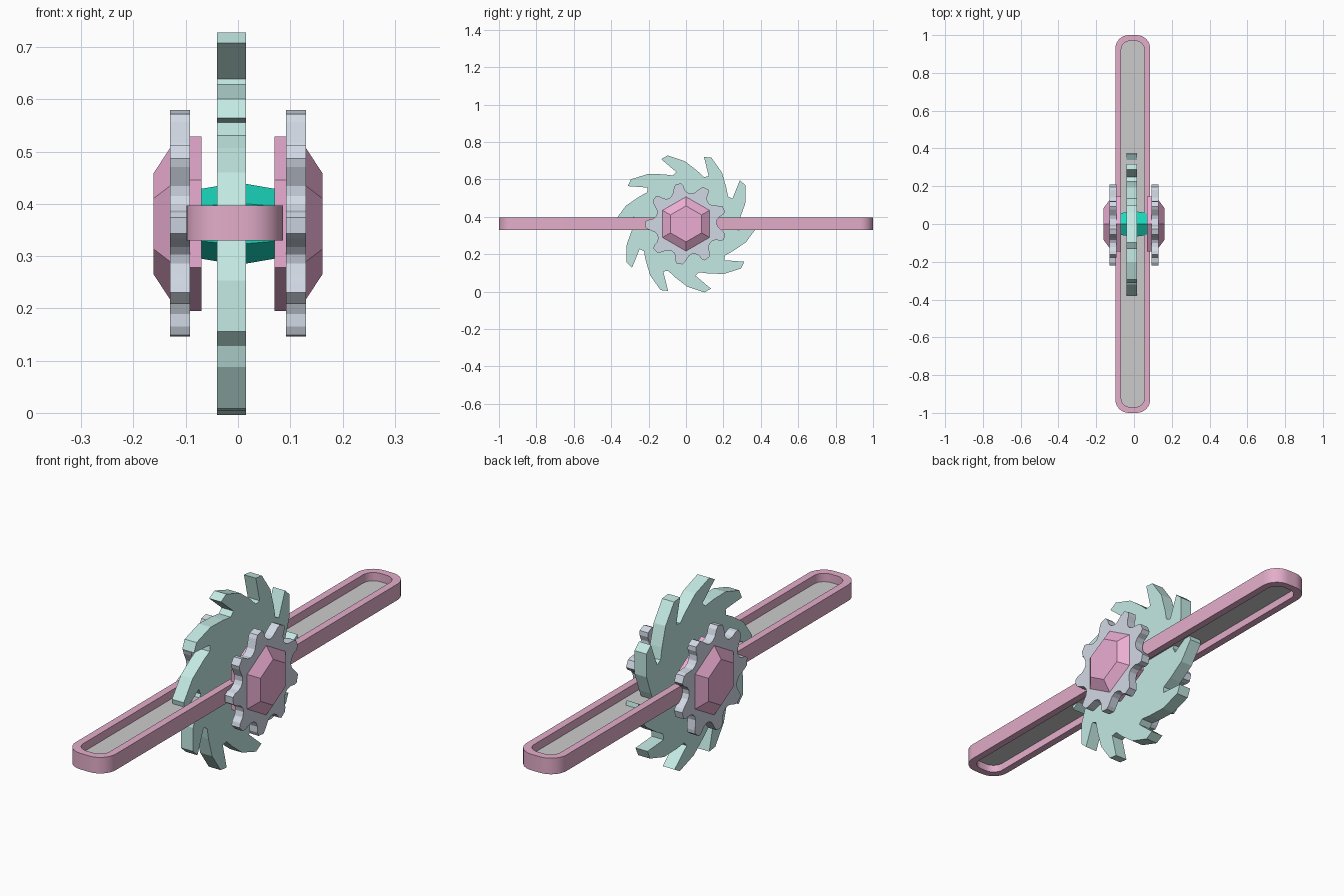
import bpy, bmesh
from math import sin, cos, pi, radians

if "Cube" in bpy.data.objects:
    bpy.data.objects.remove(bpy.data.objects["Cube"])

CZ = 0.362  # axle height


def material(name, rgb):
    m = bpy.data.materials.new(name)
    m.diffuse_color = (*rgb, 1)
    m.use_nodes = True
    m.node_tree.nodes["Principled BSDF"].inputs["Base Color"].default_value = m.diffuse_color
    return m


PINK = material("pink", (0.83, 0.42, 0.65))
ROSE = material("rose", (0.77, 0.42, 0.59))
MINT = material("mint", (0.55, 0.82, 0.77))
STEEL = material("steel", (0.64, 0.69, 0.78))
TEAL = material("teal", (0.01, 0.70, 0.52))


def finish(name, bm, mat=None):
    bmesh.ops.recalc_face_normals(bm, faces=bm.faces)
    me = bpy.data.meshes.new(name)
    bm.to_mesh(me)
    bm.free()
    ob = bpy.data.objects.new(name, me)
    bpy.context.collection.objects.link(ob)
    if mat:
        me.materials.append(mat)
    return ob


def loft(name, rings, mat):
    """Skin closed rings of equal point count and cap both ends."""
    bm = bmesh.new()
    vs = [[bm.verts.new(p) for p in ring] for ring in rings]
    n = len(vs[0])
    for a, b in zip(vs, vs[1:]):
        for i in range(n):
            j = (i + 1) % n
            bm.faces.new((a[i], a[j], b[j], b[i]))
    bm.faces.new(vs[0])
    bm.faces.new(vs[-1])
    return finish(name, bm, mat)


def toothed(name, count, start, tooth, x0, x1, mat):
    """Extrude a toothed disc along x; tooth = (angle offset, radius) points."""
    pts = []
    for k in range(count):
        for da, r in tooth:
            a = radians(start - k * 360 / count + da)
            pts.append((r * cos(a), CZ + r * sin(a)))
    return loft(name, [[(x, y, z) for y, z in pts] for x in (x0, x1)], mat)


def hex_solid(name, sections, mat):
    """Hexagon standing on a point, lofted along x through (x, radius) sections."""
    return loft(name, [[(x, r * sin(i * pi / 3), CZ + r * cos(i * pi / 3))
                        for i in range(6)] for x, r in sections], mat)


def rounded_rect(x0, x1, hy, r, z, seg=8):
    pts = []
    for q, (cx, cy) in enumerate([(x1 - r, hy - r), (x0 + r, hy - r),
                                  (x0 + r, r - hy), (x1 - r, r - hy)]):
        for i in range(seg + 1):
            a = (q + i / seg) * pi / 2
            pts.append((cx + r * cos(a), cy + r * sin(a), z))
    return pts


# Saw blade with ten hooked teeth
toothed("saw_blade", 10, 109,
        [(2, 0.371), (-4, 0.379), (-18, 0.335), (-31, 0.29), (-40, 0.268), (-44.5, 0.282)],
        -0.04, 0.015, MINT)

# Teal hub at the middle of the axle
hex_solid("hub", [(-0.075, 0.066), (0, 0.079), (0.075, 0.066)], TEAL)

# Gear, inner plate and bevelled cap on both sides
gear_tooth = [(6, 0.205), (3, 0.217), (-5, 0.219), (-8, 0.205), (-10, 0.182),
              (-15, 0.167), (-21, 0.164), (-27, 0.172)]
for s, side in ((-1, "left"), (1, "right")):
    toothed("gear_" + side, 9, 102, gear_tooth, s * 0.092, s * 0.13, STEEL)
    hex_solid("plate_" + side, [(s * 0.07, 0.167), (s * 0.093, 0.167)], PINK)
    hex_solid("cap_" + side, [(s * 0.125, 0.147), (s * 0.13, 0.145), (s * 0.162, 0.096)], PINK)

# Long rounded frame: a ring of outer and inner walls
bm = bmesh.new()
walls = []
for z, inner in ((0.33, 0), (0.397, 0), (0.397, 1), (0.33, 1)):
    d = 0.031 * inner
    pts = rounded_rect(-0.099 + d, 0.086 - d, 1 - d, 0.072 - d * 0.8, z)
    walls.append([bm.verts.new(p) for p in pts])
n = len(walls[0])
for k in range(4):
    a, b = walls[k], walls[(k + 1) % 4]
    for i in range(n):
        j = (i + 1) % n
        bm.faces.new((a[i], a[j], b[j], b[i]))
frame = finish("slot_frame", bm, ROSE)
bpy.context.view_layer.objects.active = frame
frame.select_set(True)
bpy.ops.object.shade_smooth_by_angle(angle=radians(30))

# Thin grey panel recessed inside the frame
bm = bmesh.new()
bm.faces.new([bm.verts.new(p) for p in rounded_rect(-0.068, 0.055, 0.969, 0.047, CZ)])
finish("slot_panel", bm)
